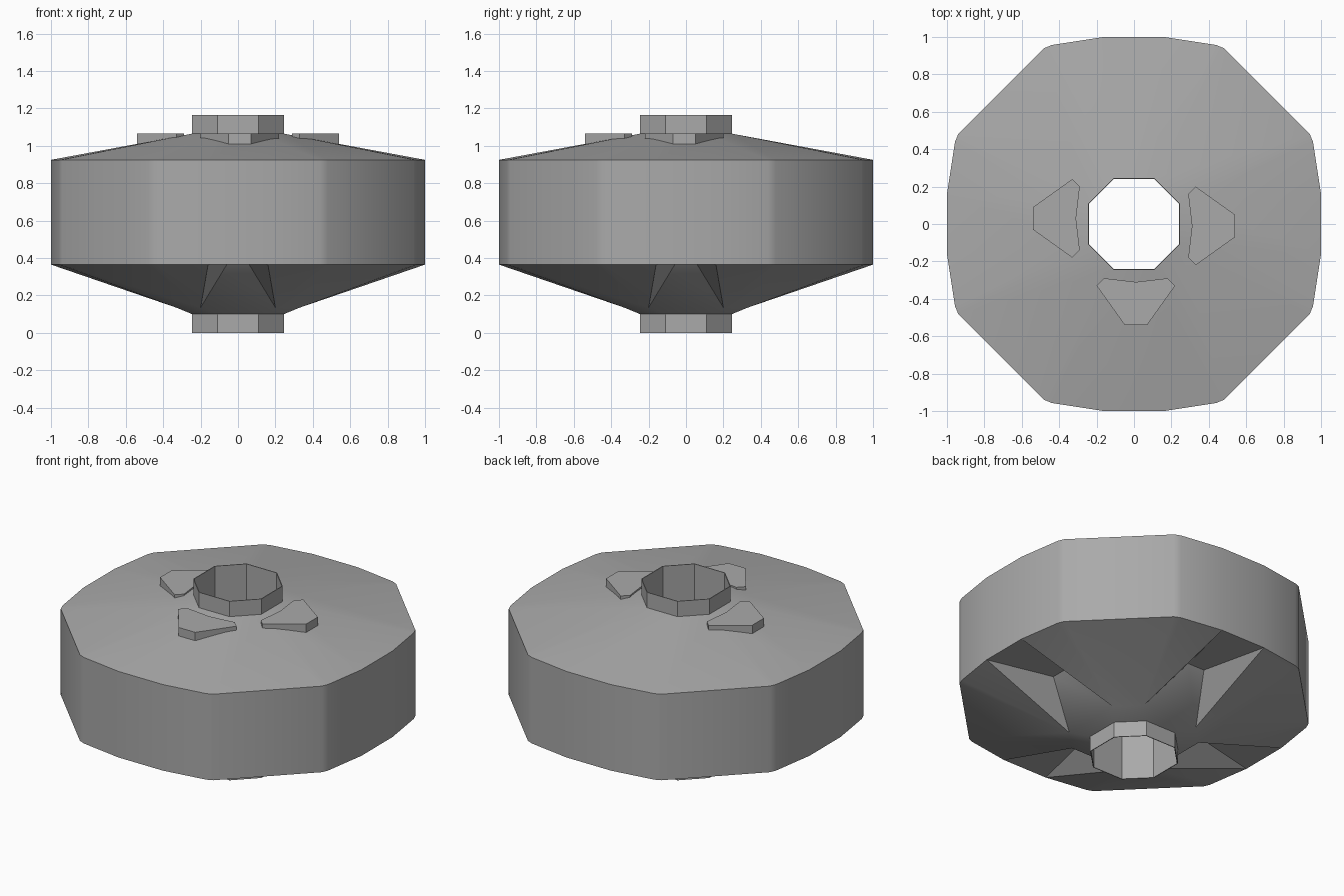
import bpy, bmesh, math
from mathutils import Matrix, Vector

cube = bpy.data.objects.get("Cube")
if cube:
    bpy.data.objects.remove(cube, do_unlink=True)

grey = bpy.data.materials.new("plain_grey")
grey.use_nodes = True
colour = (0.4, 0.4, 0.4, 1)
grey.diffuse_color = colour
grey.node_tree.nodes["Principled BSDF"].inputs["Base Color"].default_value = colour


def make_object(name, faces, smooth=None):
    """Build an object from faces given as point lists, welding shared points."""
    bm = bmesh.new()
    for points in faces:
        bm.faces.new([bm.verts.new(p) for p in points])
    bmesh.ops.remove_doubles(bm, verts=bm.verts, dist=0.001)
    bmesh.ops.recalc_face_normals(bm, faces=bm.faces)
    mesh = bpy.data.meshes.new(name)
    bm.to_mesh(mesh)
    bm.free()
    mesh.materials.append(grey)
    obj = bpy.data.objects.new(name, mesh)
    bpy.context.collection.objects.link(obj)
    if smooth:
        bpy.ops.object.select_all(action='DESELECT')
        obj.select_set(True)
        bpy.context.view_layer.objects.active = obj
        bpy.ops.object.shade_smooth_by_angle(angle=math.radians(smooth))
    return obj


def quarters(faces):
    """Repeat faces four times round the upright axis."""
    out = []
    for k in range(4):
        turn = Matrix.Rotation(k * math.pi / 2, 3, 'Z')
        out += [[turn @ Vector(p) for p in f] for f in faces]
    return out


def at(pairs, z):
    return [(x, y, z) for x, y in pairs]


def strip(lower, upper):
    return [[lower[i], lower[i + 1], upper[i + 1], upper[i]]
            for i in range(len(lower) - 1)]


LOW, HIGH = 0.365, 0.925        # rim heights
NECK_LOW, NECK_HIGH = 0.1, 1.065
TOP = 1.165

# One quarter of the rim, starting on the side that crosses the x axis
rim = [(1, -.16), (1, .16), (.957, .44), (.94, .48),
       (.48, .94), (.44, .957), (.16, 1)]
hub = [(.245, -.11), (.245, .11), (.11, .245)]

# Outer wall
faces = strip(at(rim, LOW), at(rim, HIGH))

# Shallow cone on top
r, h = at(rim, HIGH), at(hub, NECK_HIGH)
faces += [[r[0], r[1], h[1], h[0]], [r[1], r[2], h[1]], [r[2], r[3], h[1]],
          [r[3], r[4], h[2], h[1]], [r[4], r[5], h[2]], [r[5], r[6], h[2]]]

# Underside: flat pocket roof, sloping panel, pocket sides and corner slopes
r, h = at(rim, LOW), at(hub, NECK_LOW)
roof_a, roof_b = at([(.57, -.06), (.57, .06)], LOW)
foot_a, foot_b, foot_c = at([(.33, -.2), (.33, .2), (.2, .33)], 0.135)
roof_c = (.06, .57, LOW)
faces += [[r[0], r[1], roof_b, roof_a],
          [roof_a, roof_b, foot_b, foot_a],
          [roof_b, r[1], foot_b], [roof_c, r[6], foot_c],
          [r[1], r[2], foot_b], [r[2], r[3], foot_b],
          [r[3], r[4], foot_c, foot_b],
          [r[4], r[5], foot_c], [r[5], r[6], foot_c],
          [foot_a, foot_b, h[1], h[0]],
          [foot_b, foot_c, h[2], h[1]]]
make_object("wheel_body", quarters(faces), smooth=30)

# Thin sleeve lining the hole and standing out at both ends
bore = [(x * .98, y * .98) for x, y in hub]
faces = (strip(at(hub, 0), at(hub, TOP)) + strip(at(bore, 0), at(bore, TOP))
         + strip(at(hub, 0), at(bore, 0)) + strip(at(hub, TOP), at(bore, TOP)))
make_object("hub_sleeve", quarters(faces))

# Three flat-topped wedges on the upper cone
wedge = [(.54, -.06), (.54, .06), (.33, .21), (.29, .17),
         (.31, 0), (.29, -.17), (.33, -.21)]
for name, angle, shift in (("left_wedge", 0, -.01),
                           ("right_wedge", 180, -.03),
                           ("front_wedge", -90, .01)):
    outline = [(x, y + shift) for x, y in wedge]
    low, high = at(outline, 0.96), at(outline, NECK_HIGH)
    faces = strip(low + low[:1], high + high[:1]) + [low, high]
    turn = Matrix.Rotation(math.radians(angle), 3, 'Z')
    make_object(name, [[turn @ Vector(p) for p in f] for f in faces])
